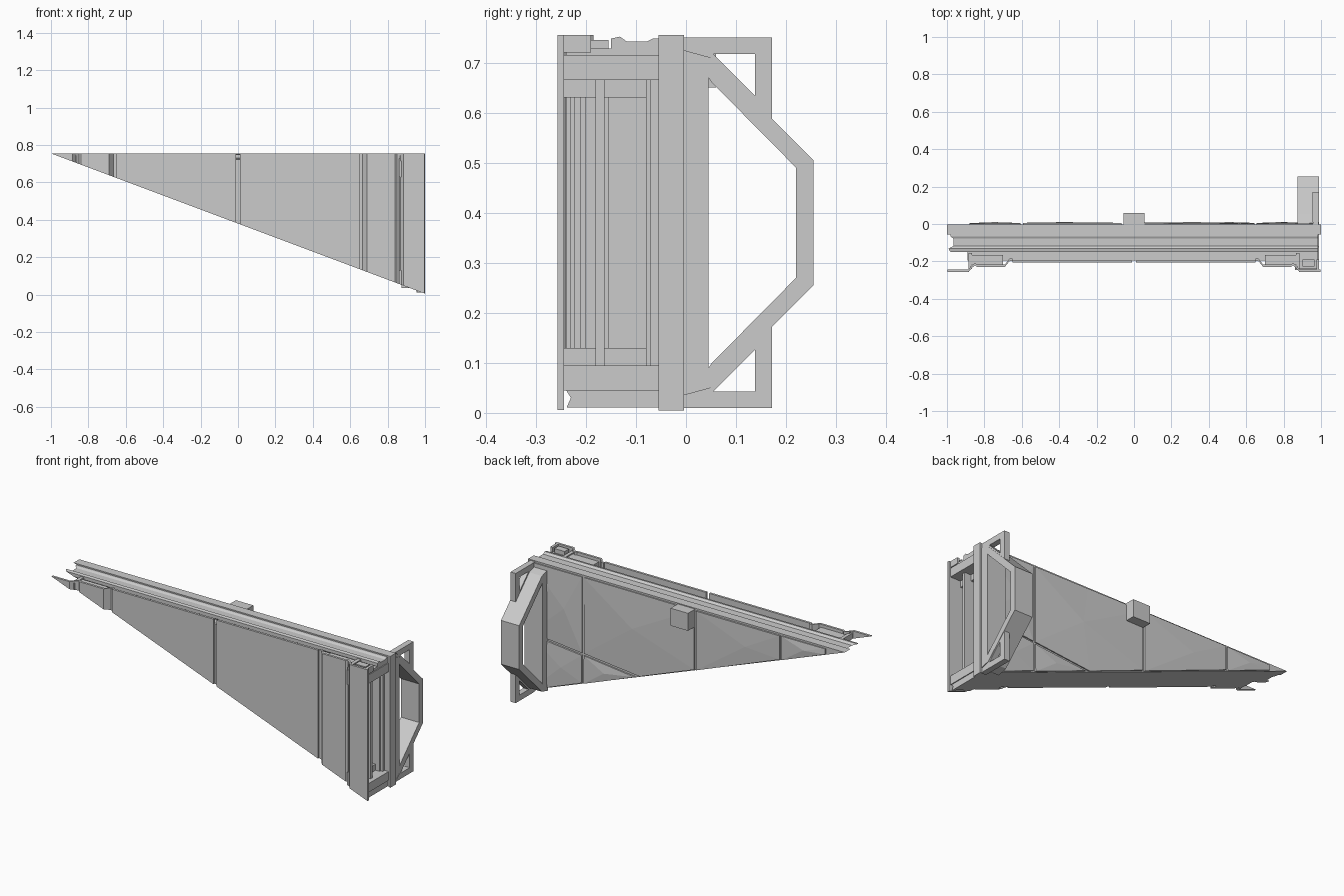
import bpy, bmesh, random
from mathutils import Vector

if "Cube" in bpy.data.objects:
    bpy.data.objects.remove(bpy.data.objects["Cube"])
random.seed(4)

TOP = 0.755


def hyp(x):
    # height of the sloping lower edge
    return 0.38 - 0.375 * x


def make(name, bm):
    bmesh.ops.recalc_face_normals(bm, faces=bm.faces[:])
    me = bpy.data.meshes.new(name)
    bm.to_mesh(me)
    bm.free()
    ob = bpy.data.objects.new(name, me)
    bpy.context.collection.objects.link(ob)
    return ob


def prism(name, pts, axis, a, b, cut=True):
    """Extrude a 2D profile along an axis from a to b, then trim on the slope."""
    bm = bmesh.new()
    place = {'x': lambda p: (a, p[0], p[1]),
             'y': lambda p: (p[0], a, p[1]),
             'z': lambda p: (p[0], p[1], a)}[axis]
    step = {'x': (b - a, 0, 0), 'y': (0, b - a, 0), 'z': (0, 0, b - a)}[axis]
    f = bm.faces.new([bm.verts.new(place(p)) for p in pts])
    r = bmesh.ops.extrude_face_region(bm, geom=[f], use_keep_orig=True)
    new = [g for g in r['geom'] if isinstance(g, bmesh.types.BMVert)]
    bmesh.ops.translate(bm, vec=step, verts=new)
    if cut:
        r = bmesh.ops.bisect_plane(bm, geom=bm.verts[:] + bm.edges[:] + bm.faces[:],
                                   plane_co=(0, 0, hyp(0)), plane_no=(-0.375, 0, -1),
                                   clear_outer=True)
        edges = [e for e in r['geom_cut'] if isinstance(e, bmesh.types.BMEdge)]
        if edges:
            bmesh.ops.edgenet_fill(bm, edges=edges)
    return make(name, bm)


def box(name, x, y, z, cut=True):
    return prism(name, [(x[0], y[0]), (x[1], y[0]), (x[1], y[1]), (x[0], y[1])],
                 'z', z[0], z[1], cut)


def ring(name, outer, inner, x0, x1):
    """Frame in the YZ plane: matching outer and inner loops bridged, with depth along x."""
    bm = bmesh.new()
    loops = [[bm.verts.new((x, p[0], p[1])) for p in pts]
             for x, pts in ((x0, outer), (x1, outer), (x1, inner), (x0, inner))]
    n = len(outer)
    for k in range(4):
        A, B = loops[k], loops[(k + 1) % 4]
        for i in range(n):
            j = (i + 1) % n
            bm.faces.new((A[i], A[j], B[j], B[i]))
    return make(name, bm)


# Wedge core and the rear slab
box("core", (-0.89, 0.87), (-0.195, -0.05), (0, 0.722))
box("rear_slab", (-1, 1), (-0.055, -0.004), (0, TOP))

# Grooved rail along the top edge
prism("top_rail", [(-0.15, 0.70), (-0.14, 0.718), (-0.15, 0.73), (-0.15, 0.748), (-0.132, 0.752),
                   (-0.118, 0.742), (-0.078, 0.742), (-0.066, 0.748), (-0.052, 0.748),
                   (-0.052, 0.70)], 'x', -1, 0.985)

# Stepped front cladding, mirrored about the centre seam
T = 0.013
for s, side in ((-1, "left"), (1, "right")):
    def clad(name, pts):
        front = [(s * x, y) for x, y in pts]
        back = [(s * x, y + T) for x, y in reversed(pts)]
        prism(side + name, front + back, 'z', 0, TOP)
    clad("_front_panel", [(0.01, -0.207), (0.65, -0.207)])
    clad("_front_step", [(0.65, -0.198), (0.665, -0.198), (0.69, -0.229), (0.84, -0.229),
                         (0.85, -0.222), (0.875, -0.24)])
    clad("_front_edge", [(0.865, -0.235), (0.885, -0.257), (0.998, -0.257)])
    xs = sorted((s * 0.70, s * 0.88))
    box(side + "_step_filler", xs, (-0.217, -0.165), (0, 0.738))
    xs = sorted((s * 0.865, s * 0.885))
    box(side + "_step_rib", xs, (-0.24, -0.155), (0, 0.745))

# Tall end: beams, posts and recessed inner frame
for z0, z1, tag in ((0.665, 0.715, "upper"), (0.045, 0.095, "lower")):
    box(tag + "_end_beam", (0.86, 0.99), (-0.245, -0.05), (z0, z1))
for z0, z1, tag in ((0.63, 0.67, "upper"), (0.09, 0.13, "lower")):
    box(tag + "_inner_beam", (0.86, 0.925), (-0.245, -0.05), (z0, z1))
for i, (y0, y1, x1) in enumerate(((-0.181, -0.163, 0.965), (-0.08, -0.072, 0.95),
                                  (-0.072, -0.054, 0.965), (-0.232, -0.222, 0.91),
                                  (-0.212, -0.200, 0.91))):
    box("end_post_%d" % i, (0.86, x1), (y0, y1), (0.09, 0.67))
box("end_top_plate", (0.86, 0.985), (-0.24, -0.05), (0.714, 0.728))
prism("end_bottom_plate", [(-0.238, 0), (-0.238, 0.012), (-0.23, 0.03), (-0.24, 0.046),
                           (-0.05, 0.046), (-0.05, 0)], 'x', 0.86, 0.985)
box("corner_cap", (0.90, 0.965), (-0.228, -0.19), (0.72, 0.752))
box("corner_cap_edge", (0.975, 0.99), (-0.245, -0.19), (0.72, 0.755))

# Faceted rear plates: columns split by narrow seams, with slight random relief
def rear_plate(name, pts):
    bm = bmesh.new()
    c = sum((Vector(p) for p in pts), Vector((0, 0))) / len(pts)
    base = [bm.verts.new((x, -0.006, z)) for x, z in pts]
    rim = [bm.verts.new((x, random.uniform(0.001, 0.007), z)) for x, z in pts]
    mid = bm.verts.new((c.x + random.uniform(-.06, .06), 0.010, c.y))
    n = len(pts)
    for i in range(n):
        j = (i + 1) % n
        bm.faces.new((base[i], base[j], rim[j], rim[i]))
        bm.faces.new((rim[i], rim[j], mid))
    make(name, bm)


def seam(x):
    return 0.24 + 0.1 * x


g, zt = 0.006, 0.745
def low(x):
    return hyp(x) + 0.004
rear_plate("rear_plate_a_upper", [(0.65 + g, seam(.65) + g), (0.98, seam(.98) + g), (0.98, zt), (0.65 + g, zt)])
rear_plate("rear_plate_a_lower", [(0.65 + g, low(.65)), (0.98, low(.98)), (0.98, seam(.98) - g), (0.65 + g, seam(.65) - g)])
rear_plate("rear_plate_b_upper", [(-0.06 + g, low(-.06)), (0.29, seam(.29) + g), (0.65 - g, seam(.65) + g), (0.65 - g, zt), (0.3, zt), (-0.06 + g, zt)])
rear_plate("rear_plate_b_lower", [(0.32, low(.32)), (0.65 - g, low(.65)), (0.65 - g, seam(.65) - g)])
rear_plate("rear_plate_c", [(-0.6 + g, low(-.6)), (-0.06 - g, low(-.06)), (-0.06 - g, zt), (-0.6 + g, zt)])
rear_plate("rear_plate_d", [(-0.88, low(-.88)), (-0.6 - g, low(-.6)), (-0.6 - g, zt), (-0.88, zt)])

# Rear connector block
box("rear_block", (-0.055, 0.055), (-0.01, 0.06), (0.65, 0.75))

# Rear bracket: deep bent frame plus thin corner gussets, mirrored about mid height
ring("bracket_frame",
     [(-0.005, 0.035), (0.05, 0.05), (0.255, 0.255), (0.255, 0.505), (0.05, 0.71), (-0.005, 0.725)],
     [(0.045, 0.09), (0.052, 0.10), (0.22, 0.27), (0.22, 0.49), (0.052, 0.66), (0.045, 0.67)],
     0.875, 0.99)
for flip, tag in ((False, "lower"), (True, "upper")):
    m = lambda pts: [(y, TOP + 0.005 - z if flip else z) for y, z in pts]
    ring(tag + "_gusset", m([(0.01, 0.01), (0.172, 0.01), (0.172, 0.172)]),
         m([(0.055, 0.043), (0.138, 0.043), (0.138, 0.126)]), 0.955, 0.988)
    prism(tag + "_gusset_foot", m([(-0.01, 0.01), (0.03, 0.01), (0.06, 0.06), (-0.01, 0.06)]),
          'x', 0.957, 0.986, False)
